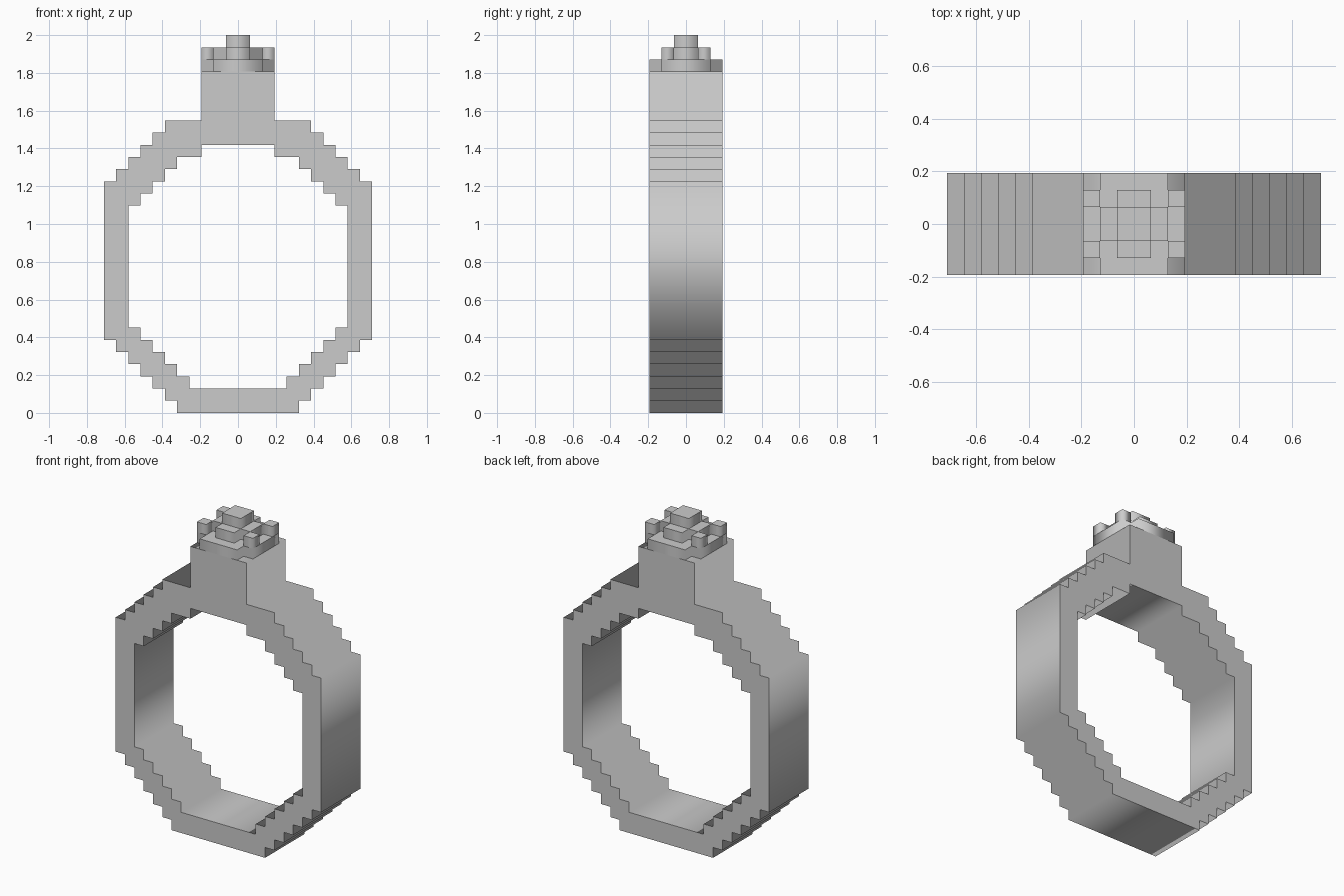
import bpy, math

if "Cube" in bpy.data.objects:
    bpy.data.objects.remove(bpy.data.objects["Cube"])

U = 2 / 31  # one block of the stepped grid


def prism(name, outlines, depth, location, upright=False):
    """Extrude closed outlines (inner ones become holes); sizes in blocks."""
    cu = bpy.data.curves.new(name, 'CURVE')
    cu.dimensions = '2D'
    cu.fill_mode = 'BOTH'
    cu.extrude = depth * U / 2
    for pts in outlines:
        sp = cu.splines.new('POLY')
        sp.points.add(len(pts) - 1)
        for p, (a, b) in zip(sp.points, pts):
            p.co = (a * U, b * U, 0, 1)
        sp.use_cyclic_u = True
    ob = bpy.data.objects.new(name, cu)
    bpy.context.collection.objects.link(ob)
    ob.location = [c * U for c in location]
    if upright:
        ob.rotation_euler.x = math.pi / 2
    bpy.ops.object.select_all(action='DESELECT')
    ob.select_set(True)
    bpy.context.view_layer.objects.active = ob
    bpy.ops.object.convert(target='MESH')
    return bpy.context.object


def stepped(z, rows):
    """Mirrored stair outline from (half width, row height) pairs."""
    right = []
    for half, height in rows:
        right += [(half, z), (half, z + height)]
        z += height
    return right + [(-x, y) for x, y in reversed(right)]


def cross(a, b):
    """Plus-shaped outline with arm length a and arm half width b."""
    q = [(a, b), (b, b), (b, a)]
    pts = []
    for i in range(4):
        c, s = round(math.cos(i * math.pi / 2)), round(math.sin(i * math.pi / 2))
        pts += [(c * x - s * y, s * x + c * y) for x, y in q]
    return pts


def square(h):
    return [(-h, -h), (h, -h), (h, h), (-h, h)]


# Ring band with the neck of the setting
outer = [(w, 1) for w in range(5, 11)] + [(11, 13)] + \
        [(w, 1) for w in range(10, 5, -1)] + [(3, 4)]
inner = [(w, 1) for w in range(4, 9)] + [(9, 10)] + \
        [(w, 1) for w in (8, 7, 6, 5, 3)]
prism("ring_band", [stepped(0, outer), stepped(2, inner)], 6, (0, 0, 0), True)

# Setting plate with notched corners
prism("setting_plate", [cross(3, 2)], 1, (0, 0, 28.5))

# Four prongs
for sx in (-1, 1):
    for sy in (-1, 1):
        prism("prong", [square(0.5)], 1, (2.5 * sx, 1.5 * sy, 29.5))

# Gem: cross-shaped base and raised centre
prism("gem_base", [cross(2, 1)], 1, (0, 0, 29.5))
prism("gem_top", [square(1)], 1, (0, 0, 30.5))
